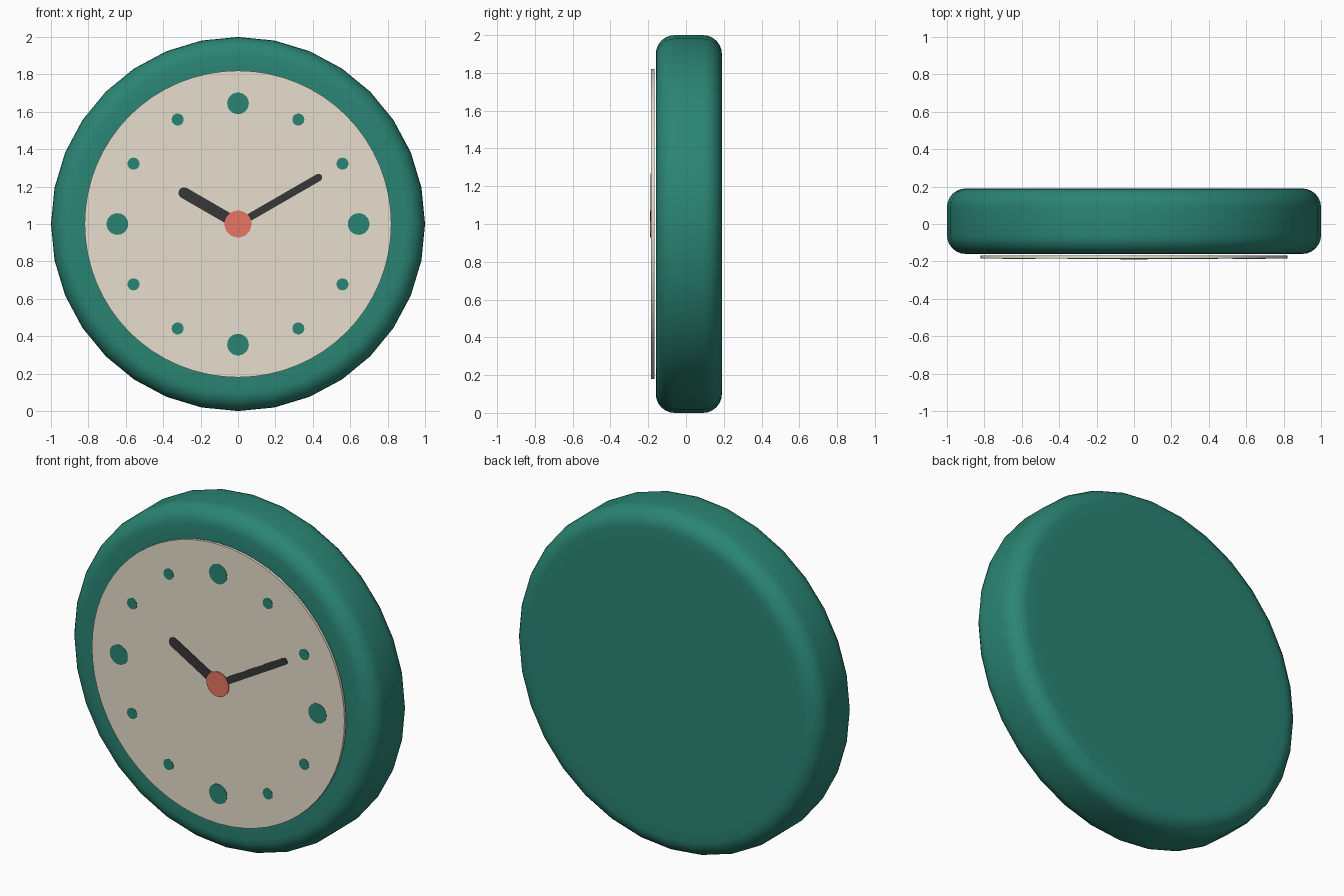
import bpy, bmesh
from math import sin, cos, pi, radians
from mathutils import Matrix

cube = bpy.data.objects.get("Cube")
if cube:
    bpy.data.objects.remove(cube, do_unlink=True)

CENTRE_Z = 1.0


def material(name, colour):
    mat = bpy.data.materials.new(name)
    mat.use_nodes = True
    mat.diffuse_color = (*colour, 1)
    mat.node_tree.nodes["Principled BSDF"].inputs["Base Color"].default_value = (*colour, 1)
    return mat


TEAL = material("teal", (0.023, 0.235, 0.175))
CREAM = material("cream", (0.80, 0.73, 0.61))
CHARCOAL = material("charcoal", (0.04, 0.038, 0.038))
CORAL = material("coral", (0.80, 0.18, 0.125))


def finish(name, bm, mat, angle=40):
    bmesh.ops.recalc_face_normals(bm, faces=bm.faces)
    mesh = bpy.data.meshes.new(name)
    bm.to_mesh(mesh)
    bm.free()
    mesh.materials.append(mat)
    obj = bpy.data.objects.new(name, mesh)
    bpy.context.collection.objects.link(obj)
    bpy.ops.object.select_all(action="DESELECT")
    obj.select_set(True)
    bpy.context.view_layer.objects.active = obj
    bpy.ops.object.shade_smooth_by_angle(angle=radians(angle))
    return obj


def plate(name, outline, front, back, mat):
    """Extrude an (x, z) outline between two depths."""
    bm = bmesh.new()
    face = bm.faces.new([bm.verts.new((x, front, z)) for x, z in outline])
    ext = bmesh.ops.extrude_face_region(bm, geom=[face], use_keep_orig=True)
    verts = [v for v in ext["geom"] if isinstance(v, bmesh.types.BMVert)]
    bmesh.ops.translate(bm, verts=verts, vec=(0, back - front, 0))
    return finish(name, bm, mat)


def circle(radius, x=0.0, z=CENTRE_Z, sides=32):
    return [(x + radius * sin(2 * pi * i / sides), z + radius * cos(2 * pi * i / sides))
            for i in range(sides)]


def capsule(length, half, angle):
    """Round-ended bar from the dial centre, angle clockwise from twelve."""
    pts = [(half * cos(pi * i / 8), length + half * sin(pi * i / 8)) for i in range(9)]
    pts += [(-half, 0), (half, 0)]
    c, s = cos(radians(angle)), sin(radians(angle))
    return [(x * c + z * s, CENTRE_Z - x * s + z * c) for x, z in pts]


# Rounded case: profile spun around the depth axis
FRONT, BACK, ROUND, STEPS = -0.16, 0.19, 0.1, 6
profile = [(0, FRONT), (0.82, FRONT)]
for centre_y, start in ((FRONT + ROUND, -pi / 2), (BACK - ROUND, 0)):
    for i in range(STEPS + 1):
        a = start + i * pi / 2 / STEPS
        profile.append((1 - ROUND + ROUND * cos(a), centre_y + ROUND * sin(a)))
profile += [(0.82, BACK), (0, BACK)]
bm = bmesh.new()
verts = [bm.verts.new((0, y, CENTRE_Z + r)) for r, y in profile]
edges = [bm.edges.new(pair) for pair in zip(verts, verts[1:])]
bmesh.ops.spin(bm, geom=verts + edges, cent=(0, 0, CENTRE_Z), axis=(0, 1, 0),
               angle=2 * pi, steps=32, use_duplicate=False)
bmesh.ops.remove_doubles(bm, verts=bm.verts, dist=0.0005)
finish("case", bm, TEAL)

# Dial, standing just clear of the case
plate("dial", circle(0.82, sides=64), -0.184, -0.168, CREAM)

# Hour markers, larger at the quarters
for hour in range(12):
    a = hour * pi / 6
    size = 0.058 if hour % 3 == 0 else 0.032
    plate(f"hour_marker_{hour or 12}",
          circle(size, 0.645 * sin(a), CENTRE_Z + 0.645 * cos(a), 24), -0.186, -0.183, TEAL)

# Hands and centre cap
plate("hour_hand", capsule(0.333, 0.03, -60), -0.187, -0.183, CHARCOAL)
plate("minute_hand", capsule(0.497, 0.02, 60), -0.188, -0.183, CHARCOAL)
plate("centre_cap", circle(0.072), -0.19, -0.183, CORAL)
